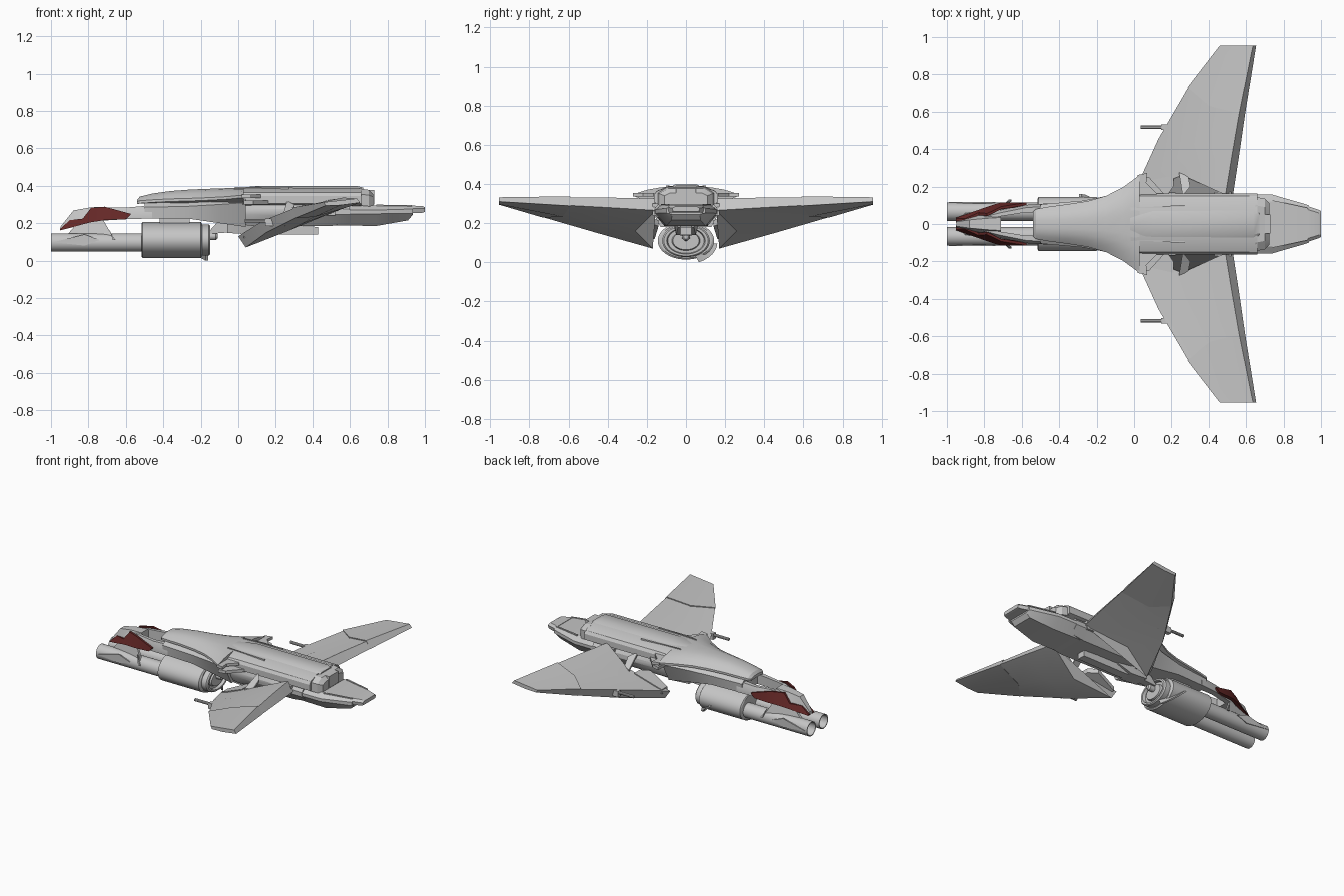
import bpy, bmesh, math
from mathutils import Vector


def material(name, rgb):
    m = bpy.data.materials.new(name)
    m.diffuse_color = (*rgb, 1)
    return m


GREY = material("hull grey", (0.56, 0.56, 0.56))
RED = material("dark red", (0.13, 0.021, 0.02))


def finish(name, bm, mat=GREY, mirror=False, angle=30):
    bmesh.ops.remove_doubles(bm, verts=bm.verts, dist=0.0005)
    bmesh.ops.recalc_face_normals(bm, faces=bm.faces)
    me = bpy.data.meshes.new(name)
    bm.to_mesh(me)
    bm.free()
    me.materials.append(mat)
    ob = bpy.data.objects.new(name, me)
    bpy.context.collection.objects.link(ob)
    if mirror:
        ob.modifiers.new("mirror", 'MIRROR').use_axis = (False, True, False)
    bpy.ops.object.select_all(action='DESELECT')
    ob.select_set(True)
    bpy.context.view_layer.objects.active = ob
    bpy.ops.object.shade_smooth_by_angle(angle=math.radians(angle))
    return ob


def loft(name, rings, **kw):
    """Skin between rings of 3D points and cap both ends."""
    bm = bmesh.new()
    vs = [[bm.verts.new(p) for p in r] for r in rings]
    n = len(vs[0])
    for a, b in zip(vs, vs[1:]):
        for i in range(n):
            j = (i + 1) % n
            bm.faces.new((a[i], a[j], b[j], b[i]))
    bm.faces.new(vs[0])
    bm.faces.new(vs[-1])
    return finish(name, bm, **kw)


def body(name, sections, **kw):
    """Symmetric body: each section is x and a half profile of (y, z)."""
    rings = []
    for x, half in sections:
        rings.append([(x, y, z) for y, z in half] + [(x, -y, z) for y, z in reversed(half)])
    return loft(name, rings, **kw)


def lathe(name, profile, y, z, sy=1, n=32, **kw):
    """Revolve an (x, radius) outline about an axis along x."""
    rings = []
    for x, r in profile:
        rings.append([(x, y + sy * r * math.cos(t), z + r * math.sin(t))
                      for t in (2 * math.pi * i / n for i in range(n))])
    return loft(name, rings, **kw)


def plate(name, pts, offset, **kw):
    """Extrude a polygon of 3D points by an offset."""
    d = Vector(offset)
    return loft(name, [pts, [Vector(p) + d for p in pts]], **kw)


def box(name, x0, x1, y0, y1, z0, z1, **kw):
    return plate(name, [(x0, y0, z0), (x0, y1, z0), (x0, y1, z1), (x0, y0, z1)], (x1 - x0, 0, 0), **kw)


# Flared upper shell: x, half width, edge height, crown height
shell = []
for x, w, ze, zt in [(-0.54, 0.065, 0.315, 0.325), (-0.525, 0.08, 0.32, 0.342), (-0.46, 0.092, 0.325, 0.358),
                     (-0.36, 0.105, 0.33, 0.372), (-0.25, 0.122, 0.333, 0.38), (-0.15, 0.15, 0.337, 0.384),
                     (-0.06, 0.196, 0.342, 0.387), (0.0, 0.24, 0.348, 0.388), (0.03, 0.262, 0.35, 0.388)]:
    h = zt - ze
    shell.append((x, [(0.25 * w, zt), (0.5 * w, zt - 0.15 * h), (0.75 * w, zt - 0.45 * h), (w, ze),
                      (w, ze - 0.014), (0.7 * w, 0.305)]))
body("upper_shell", shell)

# Shell shoulder tips beside the wing roots
plate("shoulder_tip", [(0.02, 0.1, 0.335), (0.02, 0.262, 0.335), (0.07, 0.272, 0.335), (0.065, 0.22, 0.335),
                       (0.12, 0.165, 0.335), (0.12, 0.1, 0.335)], (0, 0, 0.018), mirror=True)

# Rear deck and the raised spine along it
body("rear_deck", [(x, [(0.085, zt), (0.15, zt - 0.025), (w, 0.345), (w, 0.305), (0.12, 0.29)])
                   for x, w, zt in [(-0.02, 0.16, 0.386), (0.1, 0.163, 0.39), (0.66, 0.163, 0.388)]])
body("spine", [(-0.03, [(0.03, 0.387), (0.085, 0.37)]), (0.1, [(0.055, 0.398), (0.095, 0.375)]),
               (0.64, [(0.055, 0.398), (0.095, 0.375)]), (0.67, [(0.05, 0.39), (0.085, 0.36)])])
body("deck_end", [(0.65, [(0.10, 0.385), (0.145, 0.355), (0.145, 0.295)]),
                  (0.70, [(0.09, 0.378), (0.135, 0.35), (0.135, 0.29)]),
                  (0.725, [(0.08, 0.355), (0.11, 0.34), (0.11, 0.285)])])
box("deck_end_block", 0.665, 0.73, -0.05, 0.05, 0.3, 0.378)
for s in (1, -1):
    plate("deck_rib", [(-0.02, s * 0.085, 0.375), (0.27, s * 0.102, 0.375), (0.27, s * 0.092, 0.375)], (0, 0, 0.018))

# Central body and tail
body("central_body", [(x, [(0.13, 0.31), (w, 0.275), (w, 0.245), (0.11, zb)])
                      for x, w, zb in [(-0.06, 0.12, 0.2), (0.08, 0.15, 0.185), (0.5, 0.16, 0.185), (0.6, 0.16, 0.2)]])
body("tail", [(0.42, [(0.12, 0.295), (0.16, 0.27), (0.16, 0.25), (0.1, 0.19)]),
              (0.74, [(0.12, 0.295), (0.157, 0.27), (0.157, 0.25), (0.1, 0.185)]),
              (0.91, [(0.085, 0.292), (0.108, 0.275), (0.108, 0.252), (0.075, 0.215)]),
              (0.935, [(0.08, 0.29), (0.1, 0.275), (0.1, 0.252), (0.07, 0.245)])])
body("tail_tip", [(0.92, [(0.08, 0.294), (0.098, 0.28), (0.092, 0.255)]),
                  (0.985, [(0.06, 0.292), (0.077, 0.278), (0.072, 0.255)]),
                  (1.0, [(0.055, 0.285), (0.07, 0.277), (0.066, 0.26)])])
for s in (1, -1):
    plate("tail_ridge", [(0.74, s * 0.115, 0.293), (0.93, s * 0.078, 0.29), (0.93, s * 0.086, 0.29),
                         (0.74, s * 0.127, 0.293)], (0, 0, 0.006))

# Narrow bar slung under the belly, with its front pylon
body("belly_bar", [(0.0, [(0.03, 0.2), (0.03, 0.145)]), (0.1, [(0.03, 0.195), (0.03, 0.137)]),
                   (0.43, [(0.028, 0.18), (0.028, 0.14)])])
body("belly_pylon", [(-0.06, [(0.06, 0.22), (0.05, 0.148)]), (0.06, [(0.07, 0.22), (0.05, 0.14)]),
                     (0.16, [(0.06, 0.2), (0.04, 0.18)])])

# Wings: stations listed as front top, middle top, rear top, rear, middle bottom, front bottom
root = [(0.0, 0.17, 0.13), (0.26, 0.26, 0.25), (0.49, 0.155, 0.325), (0.53, 0.155, 0.265), (0.27, 0.26, 0.16), (0.04, 0.17, 0.07)]
mid = [(0.13, 0.455, 0.212), (0.33, 0.43, 0.275), (0.525, 0.37, 0.33), (0.563, 0.37, 0.278), (0.34, 0.43, 0.195), (0.15, 0.455, 0.15)]
seam = [(0.29, 0.73, 0.277), (0.405, 0.63, 0.298), (0.563, 0.59, 0.331), (0.595, 0.59, 0.29), (0.41, 0.63, 0.235), (0.31, 0.73, 0.23)]
tip = [(0.46, 0.955, 0.312), (0.55, 0.955, 0.322), (0.637, 0.955, 0.332), (0.654, 0.955, 0.31), (0.55, 0.955, 0.296), (0.47, 0.955, 0.294)]
loft("inner_wing", [root, mid, seam], mirror=True, angle=12)
step = [(x - (0.004 if i == 0 else 0), y, z + (0.006 if i < 3 else -0.002)) for i, (x, y, z) in enumerate(seam)]
loft("outer_wing", [step, tip], mirror=True, angle=12)

# Wing root joints, sloped gussets and small vanes in the gaps
box("wing_joint", 0.43, 0.52, 0.1, 0.17, 0.24, 0.3, mirror=True)
plate("root_web", [(0.03, 0.16, 0.15), (0.03, 0.22, 0.15), (0.21, 0.26, 0.232), (0.21, 0.2, 0.232), (0.17, 0.14, 0.215)],
      (0, 0, -0.03), mirror=True)
plate("root_gusset", [(0.03, 0.26, 0.3), (0.02, 0.14, 0.3), (0.18, 0.14, 0.3), (0.08, 0.25, 0.3)],
      (0, 0, 0.02), mirror=True)
plate("root_vane", [(0.24, 0.275, 0.25), (0.29, 0.255, 0.255), (0.3, 0.2, 0.3), (0.26, 0.15, 0.32)],
      (0, 0, -0.015), mirror=True)

# Wing guns and their mounts
for s in (1, -1):
    lathe("wing_gun", [(0.035, 0.01), (0.2, 0.01)], s * 0.517, 0.213, n=10)
    box("wing_gun_mount", 0.145, 0.25, s * 0.517 - 0.014, s * 0.517 + 0.014, 0.185, 0.226)

# Neck and the paired arms reaching the head
body("neck", [(-0.5, [(0.075, 0.31), (0.105, 0.285), (0.105, 0.225)]),
              (-0.27, [(0.09, 0.31), (0.125, 0.29), (0.115, 0.225)]),
              (-0.1, [(0.13, 0.325), (0.16, 0.3), (0.12, 0.2)]),
              (0.04, [(0.16, 0.33), (0.2, 0.31), (0.13, 0.18)])])
loft("arm", [[(x, yi, zt), (x, yo - 0.015, zt), (x, yo, zb + 0.03), (x, yo, zb), (x, yi, zb)]
             for x, yi, yo, zt, zb in [(-0.9, 0.005, 0.026, 0.235, 0.19), (-0.72, 0.04, 0.074, 0.284, 0.214),
                                       (-0.58, 0.062, 0.102, 0.285, 0.222), (-0.46, 0.06, 0.11, 0.295, 0.225)]],
     mirror=True)
body("head", [(-0.95, [(0.012, 0.18), (0.02, 0.164)]), (-0.88, [(0.022, 0.268), (0.036, 0.195)]),
              (-0.79, [(0.03, 0.284), (0.058, 0.21)]), (-0.71, [(0.035, 0.288), (0.075, 0.217)])])

# Red side panels, leaning inward at the top: x, bottom, top
panel = []
for x, zb, zt in [(-0.953, 0.161, 0.168), (-0.90, 0.174, 0.216), (-0.83, 0.194, 0.224), (-0.785, 0.205, 0.283),
                  (-0.71, 0.217, 0.287), (-0.6, 0.221, 0.257), (-0.575, 0.244, 0.25)]:
    y = min(0.116, 0.034 + (x + 0.95) * 0.35)
    lean = min(0.5, 0.1 + (-0.575 - x) * 1.7) * (zt - zb)
    panel.append([(x, y, zb), (x, y - lean, zt), (x, y - lean - 0.014, zt), (x, y - 0.025, zb)])
loft("red_panel", panel, mat=RED, mirror=True)

# Twin barrels with open muzzles, sleeves and brackets
for s in (1, -1):
    lathe("barrel", [(-0.5, 0.049), (-1.0, 0.049), (-1.0, 0.043), (-0.9, 0.043)], s * 0.066, 0.097)
    plate("barrel_bracket", [(-0.92, s * 0.04, 0.13), (-0.86, s * 0.035, 0.2), (-0.72, s * 0.055, 0.216),
                             (-0.66, s * 0.09, 0.11), (-0.7, s * 0.08, 0.1)], (0, s * 0.018, 0))
    plate("barrel_fairing", [(-0.99, s * 0.11, 0.098), (-0.82, s * 0.11, 0.14), (-0.74, s * 0.11, 0.11),
                             (-0.82, s * 0.11, 0.08)], (0, s * 0.008, 0))
    plate("barrel_clip", [(-0.69, s * 0.1, 0.17), (-0.67, s * 0.112, 0.13), (-0.655, s * 0.12, 0.11),
                          (-0.67, s * 0.12, 0.11)], (0, s * 0.01, 0))

# Oval engine drum, rear rings and strut
lathe("drum", [(-0.515, 0.09), (-0.51, 0.096), (-0.2, 0.096), (-0.193, 0.088)], 0, 0.11, sy=1.5, n=48)
lathe("drum_rings", [(-0.2, 0.084), (-0.158, 0.084), (-0.15, 0.078), (-0.15, 0.068), (-0.17, 0.064),
                     (-0.17, 0.05), (-0.155, 0.046)], 0, 0.11, sy=1.45, n=48)
lathe("drum_hub", [(-0.18, 0.022), (-0.12, 0.02), (-0.11, 0.012)], 0, 0.13, n=12)
plate("drum_strut", [(-0.17, -0.025, 0.14), (-0.12, -0.025, 0.145), (-0.06, -0.025, 0.15), (0.02, -0.025, 0.15),
                     (0.02, -0.025, 0.23), (-0.09, -0.025, 0.23)], (0, 0.05, 0))
box("drum_saddle", -0.42, -0.26, -0.05, 0.05, 0.19, 0.23)

# Curved strap hugging the lower side of the drum
strap = []
for i in range(7):
    a = math.radians(-68 + 10 * i)
    r = 0.1186 - 0.0018 * i
    strap.append([(x - 0.02 * i, k * 1.5 * math.cos(a), 0.11 + k * math.sin(a))
                  for x, k in [(-0.175, 0.08), (-0.16, 0.08), (-0.16, r), (-0.175, r)]])
loft("drum_strap", strap)
